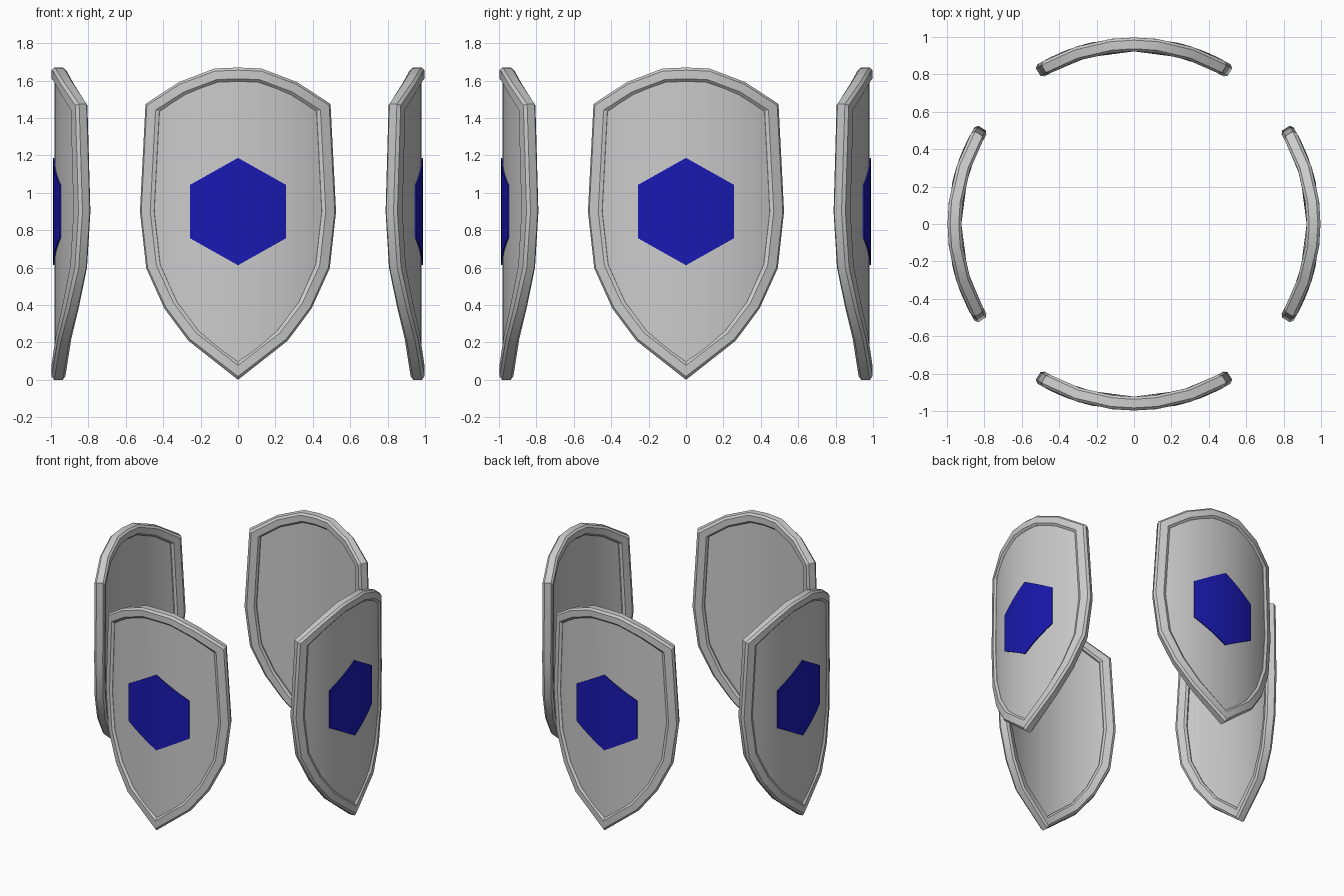
import bpy, bmesh, math
from mathutils import Vector

if "Cube" in bpy.data.objects:
    bpy.data.objects.remove(bpy.data.objects["Cube"])

R = 0.96          # radius of the ring on which the curved shields sit
# right half of the shield outline (rim centre line): across, height
TOP = [(0, 1.633), (0.115, 1.628), (0.29, 1.56), (0.447, 1.455), (0.475, 0.9)]
BOTTOM = [(0, 0.048), (0.232, 0.235), (0.352, 0.40), (0.443, 0.607), (0.475, 0.9)]


def bend(u, z, radius, ref=R):
    a = math.asin(u / ref)
    return (radius * math.sin(a), -radius * math.cos(a), z)


def finish(bm, name, color=None):
    bmesh.ops.remove_doubles(bm, verts=bm.verts, dist=1e-5)
    bmesh.ops.recalc_face_normals(bm, faces=bm.faces)
    me = bpy.data.meshes.new(name)
    bm.to_mesh(me)
    bm.free()
    if color:
        mat = bpy.data.materials.new(name + "_paint")
        mat.diffuse_color = color
        mat.use_nodes = True
        mat.node_tree.nodes["Principled BSDF"].inputs["Base Color"].default_value = mat.diffuse_color
        me.materials.append(mat)
    # four copies, one per side
    for i, side in enumerate(("front", "right", "back", "left")):
        ob = bpy.data.objects.new(f"{side}_{name}", me)
        ob.rotation_euler.z = i * math.pi / 2
        bpy.context.collection.objects.link(ob)
        if i == 0:
            bpy.context.view_layer.objects.active = ob
            ob.select_set(True)
            bpy.ops.object.shade_smooth_by_angle(angle=math.radians(30))
            ob.select_set(False)


def height(points, u):
    for (u0, z0), (u1, z1) in zip(points, points[1:]):
        if u <= u1 + 1e-9:
            return z0 + (z1 - z0) * (u - u0) / (u1 - u0)
    return points[-1][1]


def slab(name, top, bottom, r_in, r_out, ref, color=None):
    """Curved plate between an upper and a lower outline."""
    umax = top[-1][0]
    half = {round(umax * i / 12, 4) for i in range(13)} | {p[0] for p in top + bottom}
    us = sorted({-u for u in half if u} | half)
    bm = bmesh.new()
    cols = []
    for u in us:
        t, b = height(top, abs(u)), height(bottom, abs(u))
        cols.append([bm.verts.new(bend(u, z, r, ref))
                     for z, r in ((b, r_out), (t, r_out), (t, r_in), (b, r_in))])
    for a, b in zip(cols, cols[1:]):
        for k in range(4):
            bm.faces.new((a[k], b[k], b[(k + 1) % 4], a[(k + 1) % 4]))
    bm.faces.new(cols[0])
    bm.faces.new(cols[-1])
    bmesh.ops.dissolve_degenerate(bm, edges=bm.edges, dist=1e-5)
    finish(bm, name, color)


def rim(name, h=0.037, c=0.014):
    """Chamfered square section swept round the outline with mitred corners."""
    right = TOP + BOTTOM[-2::-1]
    path = [Vector(p) for p in right + [(-u, z) for u, z in right[-2:0:-1]]]
    k = h - c
    section = [(h, k), (k, h), (-k, h), (-h, k), (-h, -k), (-k, -h), (k, -h), (h, -k)]
    bm = bmesh.new()
    rings = []
    n = len(path)
    for i, p in enumerate(path):
        d0 = (p - path[i - 1]).normalized()
        d1 = (path[(i + 1) % n] - p).normalized()
        n0, n1 = Vector((-d0.y, d0.x)), Vector((-d1.y, d1.x))
        m = (n0 + n1).normalized()
        m /= m.dot(n0)
        rings.append([bm.verts.new(bend(*(p + m * s), R + t)) for s, t in section])
    for i in range(n):
        a, b = rings[i - 1], rings[i]
        for j in range(8):
            bm.faces.new((a[j], b[j], b[(j + 1) % 8], a[(j + 1) % 8]))
    finish(bm, name)


# raised border
rim("shield_rim")
# curved plate inside the border
slab("shield_panel", TOP, BOTTOM, 0.95, 0.981, R)
# blue hexagon on the outer face
slab("hexagon_badge", [(0, 1.187), (0.256, 1.043)], [(0, 0.613), (0.256, 0.757)],
     0.965, 0.988, 0.988, (0.01, 0.01, 0.45, 1))
